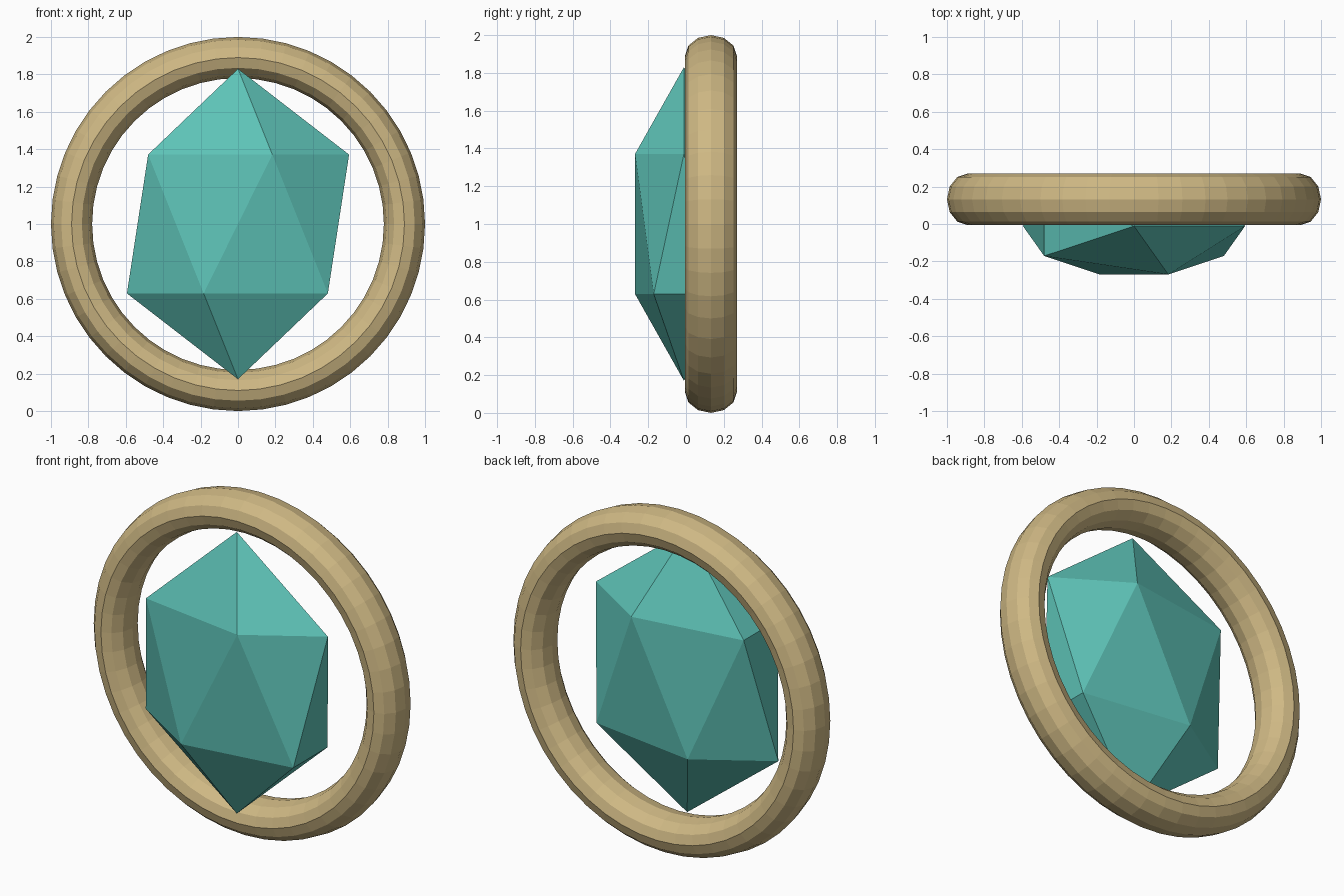
import bpy
from math import pi

if "Cube" in bpy.data.objects:
    bpy.data.objects.remove(bpy.data.objects["Cube"])


def finish(obj, name, color):
    obj.name = name
    mat = bpy.data.materials.new(name + "_color")
    mat.diffuse_color = (*color, 1)
    mat.use_nodes = True
    mat.node_tree.nodes["Principled BSDF"].inputs["Base Color"].default_value = mat.diffuse_color
    obj.data.materials.append(mat)
    bpy.ops.object.transform_apply(location=False, rotation=True, scale=True)
    bpy.ops.object.shade_flat()


# Upright ring, slightly deeper than it is thick
bpy.ops.mesh.primitive_torus_add(major_radius=0.89, minor_radius=0.11,
                                 major_segments=48, minor_segments=12,
                                 location=(0, 0.132, 1), rotation=(pi / 2, 0, 0))
ring = bpy.context.object
ring.scale = (1, 1, 1.25)
finish(ring, "ring", (0.62, 0.48, 0.23))

# Faceted gem: stretched icosahedron set in front of the ring's centre
bpy.ops.mesh.primitive_ico_sphere_add(subdivisions=1, radius=1,
                                      location=(0, -0.011, 1))
gem = bpy.context.object
gem.scale = (0.664, 0.304, 0.83)
finish(gem, "gem", (0.11, 0.54, 0.47))
